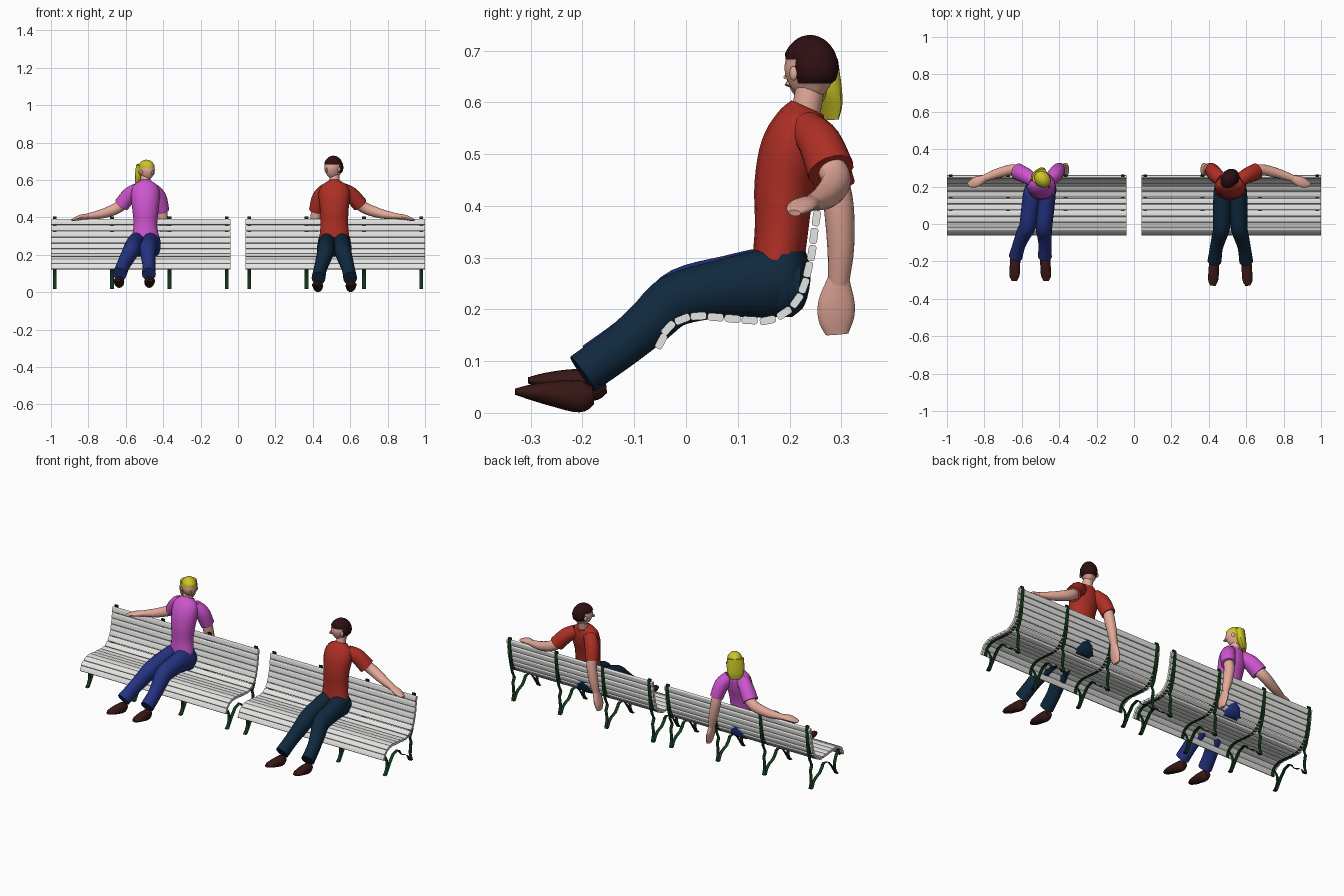
import bpy, bmesh, math
from mathutils import Vector, Matrix

if "Cube" in bpy.data.objects:
    bpy.data.objects.remove(bpy.data.objects["Cube"])

def material(name, col):
    m = bpy.data.materials.new(name)
    m.diffuse_color = (*col, 1)
    m.use_nodes = True
    m.node_tree.nodes["Principled BSDF"].inputs["Base Color"].default_value = m.diffuse_color
    return m

SLAT = material("pale grey slats", (0.78, 0.78, 0.77))
IRON = material("dark green iron", (0.006, 0.035, 0.01))
SKIN = material("skin", (0.78, 0.40, 0.32))
RED = material("red shirt", (0.42, 0.028, 0.018))
PINK = material("magenta shirt", (0.62, 0.09, 0.62))
BLOND = material("blond hair", (0.60, 0.56, 0.02))
BROWN = material("dark brown hair", (0.026, 0.005, 0.006))
NAVY = material("navy trousers", (0.005, 0.022, 0.048))
BLUE = material("blue trousers", (0.018, 0.033, 0.22))
SHOE = material("brown shoes", (0.04, 0.009, 0.008))

def finish(name, bm, *mats):
    bmesh.ops.recalc_face_normals(bm, faces=bm.faces)
    me = bpy.data.meshes.new(name)
    bm.to_mesh(me)
    bm.free()
    ob = bpy.data.objects.new(name, me)
    bpy.context.collection.objects.link(ob)
    for m in mats:
        me.materials.append(m)
    return ob

def loft(name, mat, rows, ref=(1, 0, 0), sides=16, sub=4):
    """Smooth tube through rows of (x, y, z, half width along ref, half depth)."""
    P = [Vector(r) for r in rows]
    P = [2 * P[0] - P[1]] + P + [2 * P[-1] - P[-2]]
    pts = []
    for i in range(1, len(P) - 2):
        a, b, c, d = P[i - 1:i + 3]
        for k in range(sub):
            t = k / sub
            pts.append(0.5 * (2 * b + (c - a) * t + (2 * a - 5 * b + 4 * c - d) * t * t
                              + (3 * b - a - 3 * c + d) * t ** 3))
    pts.append(P[-2])
    bm = bmesh.new()
    rings = []
    for i, p in enumerate(pts):
        q, o = pts[min(i + 1, len(pts) - 1)], pts[max(i - 1, 0)]
        t = Vector(q[:3]) - Vector(o[:3])
        t.normalize()
        u = Vector(ref)
        u = (u - t * u.dot(t)).normalized()
        v = t.cross(u)
        rings.append([bm.verts.new(Vector(p[:3]) + u * p[3] * math.cos(w) + v * p[4] * math.sin(w))
                      for w in (2 * math.pi * k / sides for k in range(sides))])
    for A, B in zip(rings, rings[1:]):
        for k in range(sides):
            n = (k + 1) % sides
            bm.faces.new((A[k], A[n], B[n], B[k]))
    bm.faces.new(rings[0])
    bm.faces.new(rings[-1])
    return finish(name, bm, mat)

# ---------- benches ----------
# slat centres (y, z) from the top of the back to the front of the seat
SLATS = [(.252, .376), (.247, .342), (.243, .309), (.236, .277), (.228, .246),
         (.214, .217), (.190, .193), (.158, .179), (.123, .179), (.090, .182),
         (.057, .185), (.024, .187), (-.007, .181), (-.034, .164), (-.048, .138)]
# outer outline of an iron frame, from the front lip round the feet to the back top
FOOT = [(-.042, .118), (-.029, .148), (-.01, .12), (.002, .09), (.003, .06), (-.008, .035),
        (-.026, .018), (-.011, .018), (.005, .042), (.03, .08), (.06, .115), (.098, .126),
        (.113, .12), (.12, .105), (.143, .08), (.18, .066), (.2, .05), (.216, .018),
        (.232, .018), (.221, .055), (.222, .09), (.229, .125), (.216, .156), (.234, .19),
        (.25, .25), (.258, .32), (.264, .385), (.26, .405), (.25, .405)]

def slat_dir(i):
    a, b = SLATS[max(i - 1, 0)], SLATS[min(i + 1, len(SLATS) - 1)]
    return Vector((b[0] - a[0], b[1] - a[1])).normalized()

def bench(cx):
    for i, (y, z) in enumerate(SLATS):
        d = slat_dir(i)
        bm = bmesh.new()
        bmesh.ops.create_cube(bm, size=1, matrix=Matrix.Diagonal((.96, .031, .015, 1)))
        bmesh.ops.bevel(bm, geom=[e for e in bm.edges if abs(e.verts[0].co.x - e.verts[1].co.x) > .5],
                        offset=.005, segments=3, profile=.5, affect='EDGES')
        ob = finish("bench_slat", bm, SLAT)
        ob.location = (cx, y, z)
        ob.rotation_euler.x = math.atan2(d.y, d.x)
    # frames are open bands: the outline swept sideways without side plates
    inner = []
    for i, (y, z) in enumerate(SLATS):
        d = slat_dir(i)
        inner.append((y - d.y * .009, z + d.x * .009))
    for n, (y, z) in enumerate(inner):      # keep the band on the rear / under side
        d = slat_dir(n)
        inner[n] = (SLATS[n][0] - d.y * .009, SLATS[n][1] + d.x * .009)
    loop = FOOT + inner
    for k in range(4):
        x = cx - .46 + k * .92 / 3
        bm = bmesh.new()
        A = [bm.verts.new((x - .01, y, z)) for y, z in loop]
        B = [bm.verts.new((x + .01, y, z)) for y, z in loop]
        for i in range(len(loop)):
            j = (i + 1) % len(loop)
            bm.faces.new((A[i], A[j], B[j], B[i]))
        finish("bench_frame", bm, IRON)

# ---------- people ----------
def head(cx, cy, cz, r, turn, hair, long_hair):
    M = Matrix.Translation((cx, cy, cz)) @ Matrix.Rotation(turn, 4, 'Z')
    is_hair = lambda c: c.z > .38 or (c.y > -.02 and c.z > -.5) or (long_hair and c.y > .1)
    bm = bmesh.new()
    bmesh.ops.create_uvsphere(bm, u_segments=28, v_segments=20, radius=1)
    for f in bm.faces:
        f.material_index = int(is_hair(f.calc_center_median()))
    for v in bm.verts:
        c = v.co.copy()
        k = 1.07 if all(f.material_index for f in v.link_faces) else .97
        if c.z < 0:                          # narrower jaw
            c.x *= 1 + .22 * c.z
            c.y *= 1 + .12 * c.z
        v.co = Vector((c.x * r[0], c.y * r[1], c.z * r[2])) * k
    bm.transform(M)
    finish("head", bm, SKIN, hair)
    # nose and ears
    bm = bmesh.new()
    bmesh.ops.create_cone(bm, segments=8, radius1=.009, radius2=.003, depth=.022, cap_ends=True,
                          matrix=M @ Matrix.Translation((0, -r[1] * .98, -.008)) @ Matrix.Rotation(-.35, 4, 'X'))
    for s in (-1, 1):
        bmesh.ops.create_uvsphere(bm, u_segments=10, v_segments=8, radius=1, matrix=M @ Matrix.Translation(
            (s * r[0] * .98, -.004, -.008)) @ Matrix.Diagonal((.006, .009, .014, 1)))
    finish("nose_and_ears", bm, SKIN)
    if long_hair:
        ob = loft("long_hair", hair, [(0, .022, .03, .046, .03), (0, .032, -.02, .048, .026),
                                      (0, .042, -.055, .042, .018), (0, .046, -.083, .03, .009)])
        ob.data.transform(M)

def person(cx, s, w, shirt, trousers, hair, waist, foot, head_z, head_r, long_hair):
    """s = side of the arm laid along the bench, w = width factor, foot = shift of the feet"""
    def part(name, mat, rows, ref=(1, 0, 0), side=s):
        return loft(name, mat, [(cx + side * w * x, y, z, a, b) for x, y, z, a, b in rows], ref)
    # shirt, neck and hips
    part("shirt", shirt, [(0, .178, .290, .080 * w, .050), (0, .185, .36, waist, .052),
                          (0, .19, .44, .076 * w, .058), (0, .205, .51, .084 * w, .061),
                          (0, .222, .56, .076 * w, .05), (0, .235, .59, .036, .034)])
    part("neck", SKIN, [(0, .23, .57, .028, .028), (0, .243, .645, .026, .028)])
    part("hips", trousers, [(0, .183, .325, .07 * w, .044), (0, .185, .27, .088 * w, .056),
                            (0, .185, .21, .08 * w, .045), (0, .185, .185, .05, .02)])
    # arm laid along the bench back
    part("outer_sleeve", shirt, [(.045, .232, .55, .035, .035), (.09, .258, .522, .041, .042),
                                 (.138, .28, .468, .042, .046)])
    part("outer_forearm", SKIN, [(.11, .272, .49, .028, .03), (.165, .29, .45, .029, .03),
                                 (.25, .272, .42, .026, .025), (.34, .242, .405, .018, .015)], (0, 1, 0))
    part("outer_hand", SKIN, [(.325, .246, .407, .017, .015), (.37, .228, .402, .027, .014),
                              (.4, .217, .394, .024, .011), (.425, .21, .386, .012, .006)], (0, 1, 0))
    # arm hanging behind the bench
    part("rear_sleeve", shirt, [(-.045, .235, .55, .035, .035), (-.08, .264, .505, .04, .042),
                                (-.1, .288, .435, .036, .04)])
    part("rear_forearm", SKIN, [(-.095, .284, .46, .027, .028), (-.1, .295, .40, .028, .029),
                                (-.115, .299, .32, .025, .026), (-.13, .295, .25, .017, .02)])
    part("rear_hand", SKIN, [(-.128, .295, .26, .016, .021), (-.138, .291, .215, .016, .035),
                             (-.146, .29, .18, .014, .034), (-.15, .292, .152, .008, .022)])
    # legs and shoes
    leg = [(.035, .215, .245, .045, .05), (.04, .16, .25, .05, .066), (.044, .07, .24, .048, .056),
           (.047, -.02, .218, .045, .051), (.06, -.07, .175, .04, .046),
           (.075, -.13, .125, .035, .042), (.085, -.2, .075, .037, .041)]
    shoe = [(.086, -.18, .034, .018, .018), (.087, -.205, .032, .026, .031), (.089, -.255, .037, .028, .025),
            (.092, -.3, .04, .027, .015), (.093, -.33, .041, .014, .006)]
    for side in (-1, 1):
        move = lambda r, t: (side * r[0] + foot[0] * t, r[1] + foot[1] * t, r[2] + foot[2] * t, r[3], r[4])
        part("trouser_leg", trousers, [move(r, i / 6) for i, r in enumerate(leg)], side=1)
        part("shoe", SHOE, [move(r, 1) for r in shoe], side=1)
    head(cx - .005 * s, .24, head_z, head_r, -s * math.radians(42), hair, long_hair)

bench(-.52)
bench(.52)
person(.515, 1, 1, RED, NAVY, BROWN, .074, (0, 0, 0), .664, (.045, .056, .062), False)
person(-.495, -1, .92, PINK, BLUE, BLOND, .063, (-.065, .025, .022), .65, (.042, .052, .055), True)

# smooth shading with sharp edges kept
bpy.ops.object.select_all(action='SELECT')
bpy.context.view_layer.objects.active = bpy.context.selected_objects[0]
bpy.ops.object.shade_smooth_by_angle(angle=math.radians(40))
